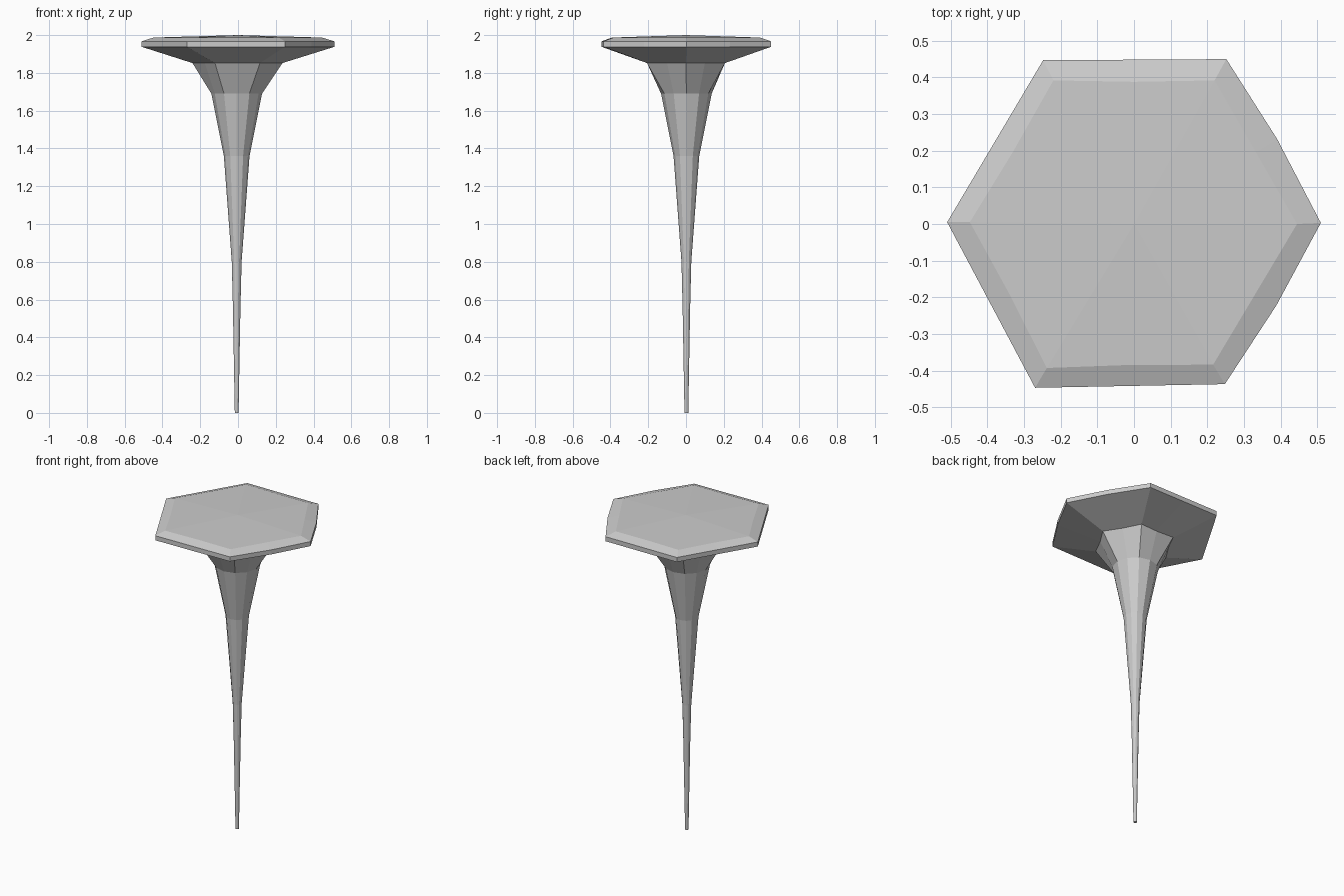
import bpy, bmesh
from math import cos, sin, pi

if "Cube" in bpy.data.objects:
    bpy.data.objects.remove(bpy.data.objects["Cube"])

SIDES = 12


def round_ring(r, z, cx=-0.007, cy=0.002):
    return [(cx + r * cos(2 * pi * i / SIDES), cy + r * sin(2 * pi * i / SIDES), z)
            for i in range(SIDES)]


def hex_ring(corners, z, bulge=1.0, right_bulge=None):
    """Six corners with an extra point halfway along each edge."""
    pts = []
    for i, (x, y) in enumerate(corners):
        nx, ny = corners[(i + 1) % 6]
        k = right_bulge if right_bulge and i in (0, 5) else bulge
        pts += [(x, y, z), ((x + nx) / 2 * k, (y + ny) / 2 * k, z)]
    return pts


def loft(name, rings, top=None):
    bm = bmesh.new()
    loops = [[bm.verts.new(p) for p in ring] for ring in rings]
    for a, b in zip(loops, loops[1:]):
        for i in range(SIDES):
            j = (i + 1) % SIDES
            bm.faces.new((a[i], a[j], b[j], b[i]))
    bm.faces.new(loops[0][::-1])
    if top:
        c = bm.verts.new(top)
        for i in range(SIDES):
            bm.faces.new((loops[-1][i], loops[-1][(i + 1) % SIDES], c))
    else:
        bm.faces.new(loops[-1])
    bmesh.ops.recalc_face_normals(bm, faces=bm.faces)
    mesh = bpy.data.meshes.new(name)
    bm.to_mesh(mesh)
    bm.free()
    ob = bpy.data.objects.new(name, mesh)
    bpy.context.collection.objects.link(ob)
    return ob


# Hand-cut hexagon outline of the head
rim = [(0.51, 0.003), (0.252, 0.45), (-0.248, 0.447),
       (-0.51, 0.005), (-0.27, -0.447), (0.248, -0.437)]
inner = [(0.445, 0.0), (0.22, 0.392), (-0.22, 0.392),
         (-0.448, 0.005), (-0.238, -0.393), (0.216, -0.384)]
neck = [(0.238 * cos(i * pi / 3) - 0.003, 0.238 * sin(i * pi / 3)) for i in range(6)]
neck_ring = hex_ring(neck, 1.852, 0.97)

# Tapered shank flaring into the hexagonal neck, then the flat head
shank = [round_ring(r, z) for r, z in
         [(0.010, 0), (0.020, 0.56), (0.026, 0.8), (0.068, 1.36), (0.134, 1.69)]]
head = [hex_ring(rim, 1.938, 1.0, 1.025),
        hex_ring(rim, 1.967, 1.0, 1.025),
        hex_ring(inner, 1.987, 0.99, 1.0)]
loft("nail_body", shank + [neck_ring] + head, top=(0, 0, 2.0))
